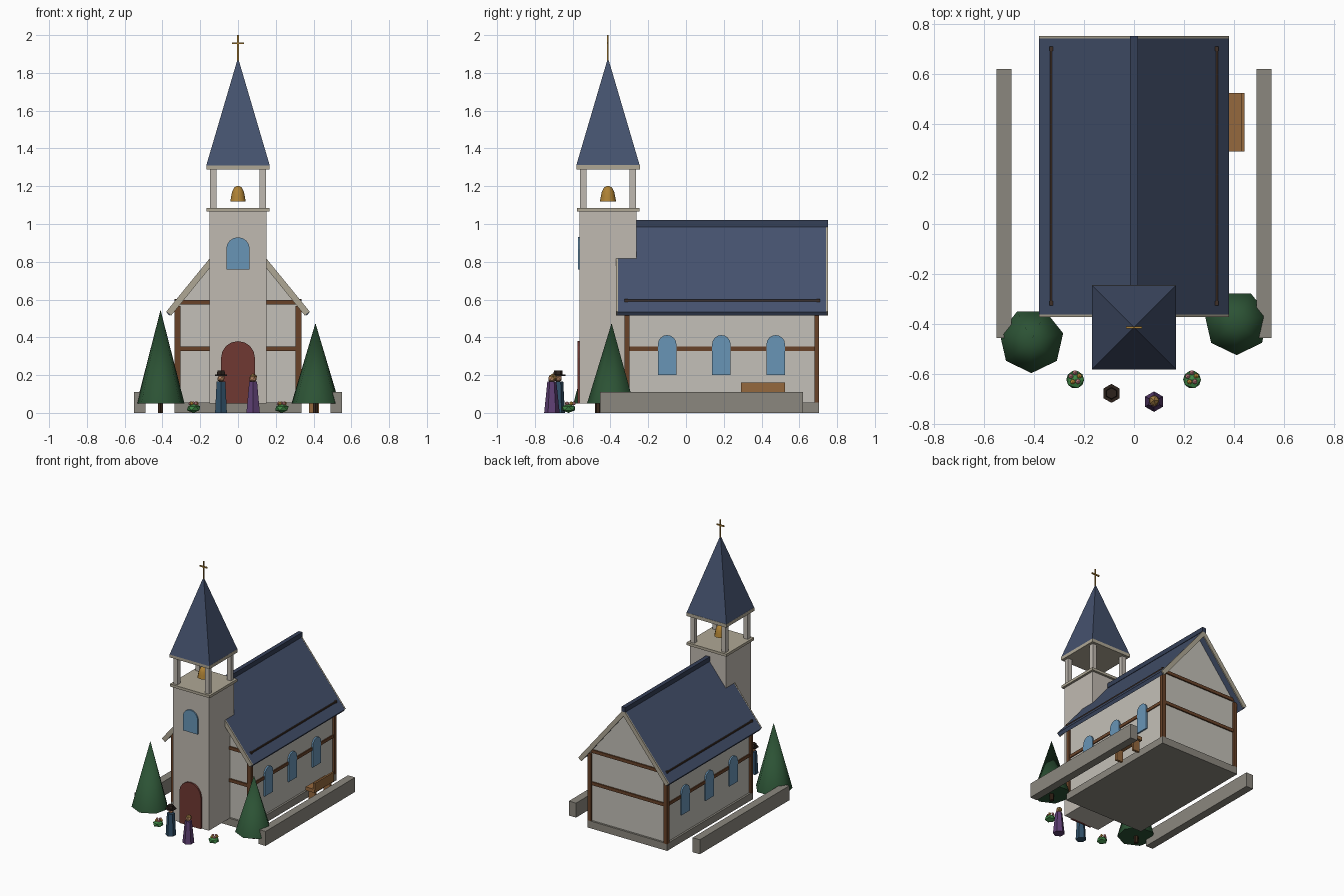
import bpy, bmesh
from math import pi, sin, cos, radians

if "Cube" in bpy.data.objects:
    bpy.data.objects.remove(bpy.data.objects["Cube"])

COL = {
    'stone': (.53, .49, .44), 'plaster': (.55, .53, .48), 'trim': (.43, .39, .30),
    'base': (.26, .245, .21), 'slate': (.059, .084, .155), 'slate_dark': (.035, .05, .095),
    'timber': (.14, .055, .022), 'rail': (.05, .03, .02), 'door': (.16, .04, .032),
    'glass': (.14, .30, .47), 'gold': (.42, .22, .035), 'tree': (.025, .085, .035),
    'trunk': (.04, .02, .01), 'bench': (.30, .14, .047), 'leaf': (.05, .24, .06),
    'pink': (.75, .30, .30), 'orange': (.80, .42, .06), 'skin': (.50, .25, .13),
    'coat': (.03, .08, .14), 'dress': (.11, .05, .17), 'hat': (.025, .016, .012),
    'hair': (.32, .18, .05)}
MATS = {}


def finish(name, bm, col, smooth=0):
    bmesh.ops.remove_doubles(bm, verts=bm.verts, dist=1e-5)
    bmesh.ops.recalc_face_normals(bm, faces=bm.faces)
    for f in bm.faces:
        f.smooth = smooth > 0
    me = bpy.data.meshes.new(name)
    bm.to_mesh(me)
    bm.free()
    if smooth:
        me.set_sharp_from_angle(angle=radians(smooth))
    ob = bpy.data.objects.new(name, me)
    bpy.context.collection.objects.link(ob)
    if col not in MATS:
        MATS[col] = bpy.data.materials.new(col)
        MATS[col].diffuse_color = (*COL[col], 1)
    me.materials.append(MATS[col])
    return ob


def box(name, x, y, z, col):
    """Box from three (min, max) ranges."""
    bm = bmesh.new()
    bmesh.ops.create_cube(bm, size=1)
    for v in bm.verts:
        v.co = [(a + b) / 2 + c * (b - a) for (a, b), c in zip((x, y, z), v.co)]
    return finish(name, bm, col)


def prism(name, pts, a, b, col, axis='y'):
    """Extrude a 2D outline (across, z) along the y or x axis from a to b."""
    bm = bmesh.new()
    f = bm.faces.new([bm.verts.new((p, a, q) if axis == 'y' else (a, p, q)) for p, q in pts])
    ex = bmesh.ops.extrude_face_region(bm, geom=[f])
    for v in ex['geom']:
        if isinstance(v, bmesh.types.BMVert):
            v.co['xyz'.index(axis)] = b
    return finish(name, bm, col)


def lathe(name, x, y, prof, n, col, phase=-pi / 2, smooth=0):
    """Round part with n sides from (radius, z) points."""
    bm = bmesh.new()
    rings = [[bm.verts.new((x + r * cos(phase + 2 * pi * i / n),
                            y + r * sin(phase + 2 * pi * i / n), z)) for i in range(n)]
             for r, z in prof]
    for lo, hi in zip(rings, rings[1:]):
        for i in range(n):
            j = (i + 1) % n
            bm.faces.new((lo[i], lo[j], hi[j], hi[i]))
    for (r, _), ring in ((prof[0], rings[0]), (prof[-1], rings[-1])):
        if r > 0:
            bm.faces.new(ring)
    return finish(name, bm, col, smooth)


def ball(name, c, r, col, zs=1.0):
    bm = bmesh.new()
    bmesh.ops.create_icosphere(bm, subdivisions=1, radius=r)
    for v in bm.verts:
        v.co.z *= zs
    bmesh.ops.translate(bm, verts=bm.verts, vec=c)
    return finish(name, bm, col)


def arch(mid, half, z0, z1, n=8):
    """Round-topped outline."""
    return [(mid - half, z0), (mid + half, z0)] + [
        (mid + half * cos(pi * i / n), z1 - half + half * sin(pi * i / n)) for i in range(n + 1)]


def chevron(x, z, top, dx, dz, thick):
    """Inverted V outline for the roof and its end boards."""
    return [(-x, z), (0, top), (x, z), (x - dx, z - dz), (0, top - thick), (-x + dx, z - dz)]


# nave
box('nave_plinth', (-.335, .335), (-.325, .705), (0, .055), 'base')
prism('nave_walls', [(-.32, .05), (.32, .05), (.32, .57), (0, .966), (-.32, .57)],
      -.31, .69, 'plaster')

# roof
prism('roof', chevron(.38, .535, 1.0, .015, .02, .035), -.363, .743, 'slate')
box('ridge_cap', (-.016, .016), (-.36, .752), (.985, 1.02), 'slate_dark')
for end, y in (('front', -.371), ('back', .741)):
    prism(end + '_barge_board', chevron(.38, .536, 1.001, .026, .021, .05), y, y + .01, 'trim')

# timber frame
for end, y in (('front', -.31), ('back', .69)):
    for z in (.34, .585):
        box(end + '_beam', (-.31, .31), (y - .01, y + .01), (z - .012, z + .012), 'timber')
for s in (-1, 1):
    side = 'left' if s < 0 else 'right'
    for y in (-.312, .692):
        box(side + '_corner_post', sorted((s * .305, s * .335)), (y - .013, y + .013),
            (.05, .565), 'timber')
    box(side + '_beam', sorted((s * .31, s * .327)), (-.3, .68), (.328, .352), 'timber')
    # rail on the roof with end knobs
    box(side + '_roof_rail', sorted((s * .325, s * .335)), (-.32, .705), (.585, .6), 'rail')
    for y in (-.316, .7):
        box(side + '_rail_end', sorted((s * .324, s * .337)), (y - .009, y + .009),
            (.581, .603), 'rail')
    # side windows, in front of the beam
    for y in (-.1, .187, .475):
        prism(side + '_window', arch(y, .049, .2, .412), s * .315, s * .331, 'glass', 'x')
    # boundary walls
    box(side + '_yard_wall', sorted((s * .49, s * .55)), (-.455, .62), (0, .11), 'base')

# tower
TY = -.413
box('tower', (-.15, .15), (TY - .15, TY + .15), (.05, 1.07), 'stone')
box('belfry_floor', (-.167, .167), (TY - .165, TY + .167), (1.066, 1.086), 'trim')
for sx in (-1, 1):
    for sy in (-1, 1):
        x, y = sx * .132, TY + sy * .132
        box('belfry_post', (x - .017, x + .017), (y - .017, y + .017), (1.08, 1.295), 'stone')
box('belfry_cornice', (-.168, .168), (TY - .167, TY + .169), (1.288, 1.313), 'trim')
lathe('spire', 0, TY, [(.168 * 2 ** .5, 1.31), (0, 1.88)], 4, 'slate', pi / 4)
lathe('bell', 0, TY, [(.043, 1.12), (.038, 1.145), (.033, 1.17), (.021, 1.193), (.008, 1.2)],
      10, 'gold', smooth=50)
box('cross_upright', (-.004, .004), (TY - .004, TY + .004), (1.86, 2.0), 'gold')
box('cross_arm', (-.032, .032), (TY - .004, TY + .004), (1.952, 1.962), 'gold')
prism('door', arch(0, .09, .05, .38), -.575, -.555, 'door')
prism('tower_window', arch(0, .062, .76, .93), -.573, -.555, 'glass')

# bench
box('bench_seat', (.365, .44), (.29, .523), (.088, .115), 'bench')
box('bench_back', (.428, .442), (.29, .523), (.11, .16), 'bench')
for y in (.31, .49):
    box('bench_leg', (.375, .43), (y, y + .018), (0, .09), 'bench')

# trees
for x, y, top in ((-.41, -.466, .545), (.41, -.394, .475)):
    lathe('tree_trunk', x, y, [(.016, 0), (.016, .08)], 6, 'trunk')
    lathe('tree_crown', x, y, [(.13, .05), (0, top)], 7, 'tree', smooth=60)

# flower clumps
for x in (-.235, .232):
    ball('flower_leaves', (x, -.622, .024), .04, 'leaf', .6)
    for i in range(5):
        a = radians(72 * i + 20)
        ball('flower', (x + .018 * cos(a), -.614 + .02 * sin(a), .05), .011,
             'orange' if i % 3 == 0 else 'pink')

# man with hat
MX, MY = -.09, -.677
lathe('man_coat', MX, MY, [(.036, 0), (.027, .165)], 6, 'coat')
ball('man_head', (MX, MY, .183), .022, 'skin')
lathe('hat_brim', MX, MY, [(.038, .196), (.038, .204)], 6, 'hat')
lathe('hat_crown', MX, MY, [(.025, .2), (.022, .225)], 6, 'hat')

# woman
WX, WY = .08, -.71
lathe('woman_dress', WX, WY, [(.041, 0), (.024, .165)], 6, 'dress')
ball('woman_head', (WX, WY, .18), .022, 'skin')
ball('woman_hair', (WX, WY + .005, .186), .023, 'hair')

for m in bpy.data.materials:
    if m.users and not m.is_grease_pencil:
        m.use_nodes = True
        m.node_tree.nodes["Principled BSDF"].inputs["Base Color"].default_value = m.diffuse_color
